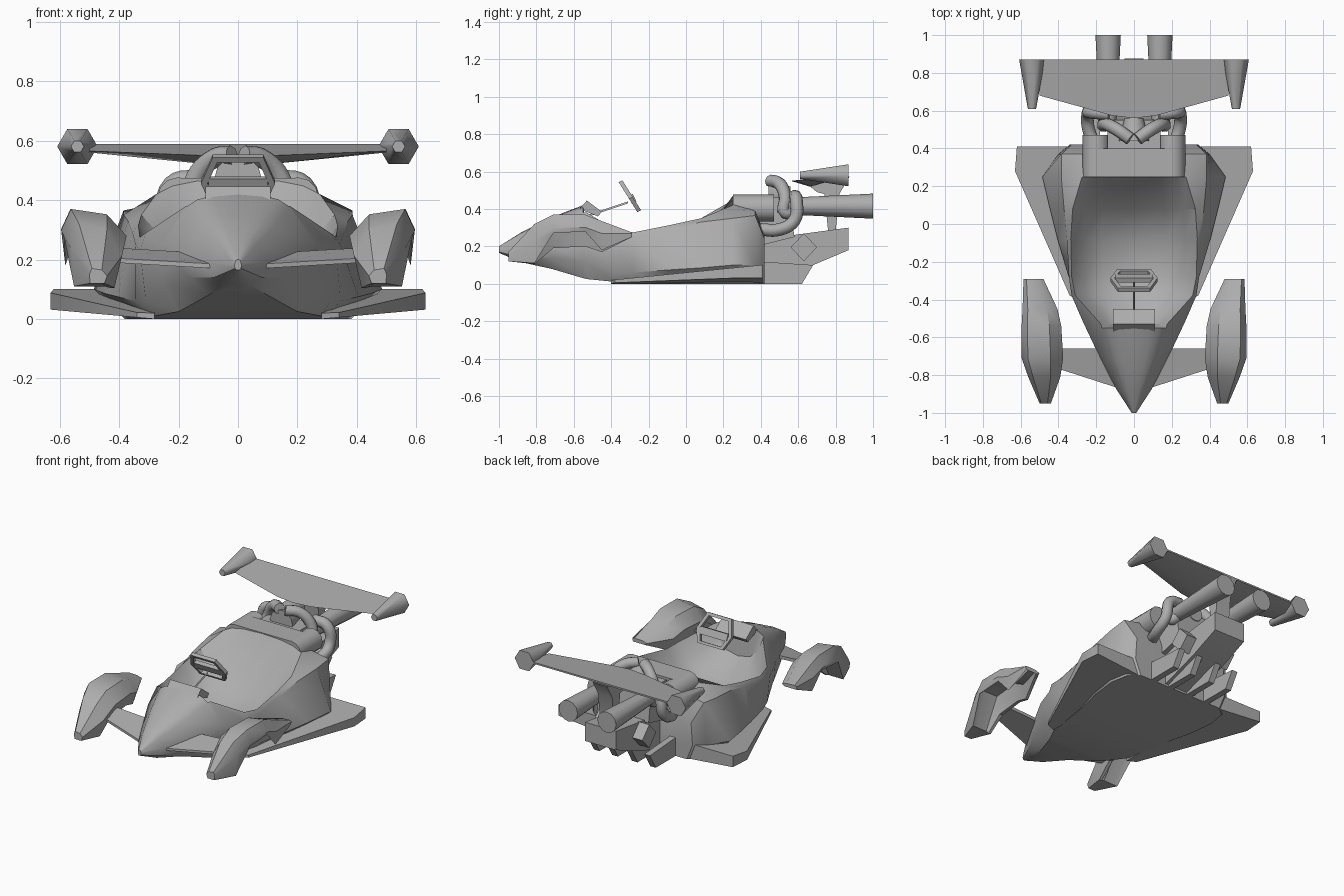
import bpy, bmesh
from math import radians
from mathutils import Vector

if "Cube" in bpy.data.objects:
    bpy.data.objects.remove(bpy.data.objects["Cube"])

grey = bpy.data.materials.new("plain_grey")
grey.use_nodes = True
grey.diffuse_color = (0.42, 0.42, 0.42, 1)
grey.node_tree.nodes["Principled BSDF"].inputs["Base Color"].default_value = grey.diffuse_color


def finish(name, bm, angle):
    bmesh.ops.recalc_face_normals(bm, faces=bm.faces)
    mesh = bpy.data.meshes.new(name)
    bm.to_mesh(mesh)
    bm.free()
    ob = bpy.data.objects.new(name, mesh)
    bpy.context.collection.objects.link(ob)
    mesh.materials.append(grey)
    bpy.ops.object.select_all(action="DESELECT")
    ob.select_set(True)
    bpy.context.view_layer.objects.active = ob
    bpy.ops.object.shade_smooth_by_angle(angle=radians(angle))
    return ob


def bridge(bm, a, b):
    """Join two closed loops of vertices with quads."""
    for i in range(len(a)):
        j = (i + 1) % len(a)
        bm.faces.new((a[i], a[j], b[j], b[i]))


def loft(name, rings, closed=False, angle=35):
    """Skin rings of equal length, then cap the ends or join them."""
    bm = bmesh.new()
    loops = [[bm.verts.new(p) for p in ring] for ring in rings]
    for a, b in zip(loops, loops[1:]):
        bridge(bm, a, b)
    if closed:
        bridge(bm, loops[-1], loops[0])
    else:
        bm.faces.new(loops[0])
        bm.faces.new(loops[-1])
    return finish(name, bm, angle)


def mirror(ob):
    modifier = ob.modifiers.new("mirror", "MIRROR")
    modifier.use_mirror_merge = False
    return ob


def prism(name, profile, x0, x1):
    """Side profile of (y, z) points pushed from x0 to x1."""
    return loft(name, [[(x, y, z) for y, z in profile] for x in (x0, x1)])


def cone(name, x, z, front, back, front_radius, back_radius, sides=12):
    """Round or faceted cone lying along y."""
    bm = bmesh.new()
    bmesh.ops.create_cone(bm, cap_ends=True, segments=sides, radius1=front_radius,
                          radius2=back_radius, depth=back - front)
    centre = Vector((x, (front + back) / 2, z))
    for vert in bm.verts:
        vert.co = centre + Vector((vert.co.y, vert.co.z, vert.co.x))
    return finish(name, bm, 65)


def tube(name, points, radius):
    curve = bpy.data.curves.new(name, "CURVE")
    curve.dimensions = "3D"
    curve.bevel_depth = radius
    curve.bevel_resolution = 2
    curve.resolution_u = 5
    curve.use_fill_caps = True
    spline = curve.splines.new("BEZIER")
    spline.bezier_points.add(len(points) - 1)
    for knot, point in zip(spline.bezier_points, points):
        knot.co = point
        knot.handle_left_type = knot.handle_right_type = "AUTO"
    curve.materials.append(grey)
    ob = bpy.data.objects.new(name, curve)
    bpy.context.collection.objects.link(ob)
    return ob


def hull_ring(y, top, rim, shoulder, sill, keel):
    """Mirrored section: crown or cockpit floor, rim, side, keel."""
    inner = [(rim[0] * u, top + (rim[1] - top) * v) for u, v in ((.5, .12), (.8, .45))]
    half = inner + [rim, shoulder, sill, keel]
    right = [(x, y, z) for x, z in half]
    left = [(-x, y, z) for x, z in reversed(half)]
    return [(0, y, top)] + right + [(0, y, keel[1])] + left


# Hull: nose, then the open cockpit tub, then the rear deck
nose = [
    hull_ring(-1, .2, (.01, .19), (.012, .18), (.01, .17), (.005, .165)),
    hull_ring(-.88, .275, (.06, .25), (.09, .19), (.08, .14), (.04, .115)),
    hull_ring(-.72, .355, (.12, .31), (.175, .21), (.165, .14), (.1, .08)),
    hull_ring(-.55, .42, (.17, .38), (.255, .25), (.24, .12), (.19, .03)),
]
tub = [
    hull_ring(-.53, .22, (.175, .38), (.265, .25), (.245, .11), (.2, .025)),
    hull_ring(-.38, .12, (.31, .29), (.33, .23), (.31, .06), (.28, .01)),
    hull_ring(-.28, .09, (.33, .275), (.345, .25), (.345, .06), (.29, 0)),
    hull_ring(-.08, .11, (.335, .315), (.355, .29), (.405, .075), (.32, 0)),
    hull_ring(.08, .22, (.325, .35), (.37, .33), (.445, .085), (.36, 0)),
]
deck = [
    hull_ring(.25, .47, (.275, .42), (.385, .35), (.485, .1), (.38, 0)),
    hull_ring(.37, .4, (.285, .385), (.385, .365), (.4, .1), (.36, 0)),
    hull_ring(.42, .26, (.25, .25), (.33, .24), (.34, .1), (.3, 0)),
]
loft("hull", nose + tub + deck)

# Floor wings
wing = [(.28, -.4), (.34, -.38), (.63, .28), (.62, .41), (.28, .41)]
mirror(loft("floor_wing", [[(x, y, (x - .28) * .09) for x, y in wing],
                           [(x, y, .02 + (y + .4) * .1) for x, y in wing]]))

# Engine cover, its side humps and the block behind
prism("engine_cover", [(.25, .4), (.25, .475), (.4, .475), (.4, .4)], -.2, .2)
mirror(cone("cover_hump", .2, .405, .25, .47, .072, .072))
prism("engine_block", [(.38, .2), (.38, .46), (.55, .46), (.58, .25)], -.14, .14)
cone("engine_core", 0, .47, .44, .56, .08, .05)

# Tail block, side studs and diffuser fins
prism("tail_block", [(.38, 0), (.38, .25), (.42, .24), (.87, .3), (.87, .18), (.68, .1)], -.11, .11)
mirror(prism("side_stud", [(.56, .195), (.63, .27), (.7, .195), (.63, .12)], .1, .18))
for x in (.07, .2):
    mirror(prism("diffuser_fin", [(.38, 0), (.38, .12), (.68, .1), (.62, 0)], x - .02, x + .02))

# Exhausts and manifold pipes
mirror(cone("exhaust", .137, .415, .55, 1, .045, .067))
mirror(tube("upper_pipe", [(.02, .45, .55), (.09, .5, .535), (.15, .53, .46),
                           (.16, .53, .38), (.14, .58, .41)], .034))
mirror(tube("lower_pipe", [(.2, .4, .29), (.24, .5, .29), (.245, .58, .34),
                           (.22, .59, .45), (.13, .58, .47)], .034))

# Rear spoiler with strut and end pods
half_span = [(0, .56, .55, .52), (.12, .575, .55, .522), (.5, .68, .565, .56)]
span = [(-x, *rest) for x, *rest in reversed(half_span[1:])] + half_span
loft("spoiler", [[(x, y, z), (x, .87, .588), (x, .87, .578), (x, y + .1, low)]
                 for x, y, z, low in span])
prism("spoiler_strut", [(.64, .54), (.7, .49), (.74, .48), (.76, .28), (.8, .28),
                        (.82, .48), (.875, .575)], -.05, .05)
mirror(cone("spoiler_pod", .54, .58, .61, .87, .022, .068, sides=6))


# Front fenders: arched shells, cut away higher on the outer side
def fender_ring(y, inner, outer, top, low, arch, hollow):
    w, h = outer - inner, top - low
    section = [(.15, low), (0, low + h / 2), (.3, top - h * .1), (.85, top),
               (1, max(arch + .02, low + h * .6)), (.95, arch),
               (.8, arch + hollow), (.35, arch + hollow), (.25, low)]
    return [(inner + u * w, y, z) for u, z in section]


mirror(loft("front_fender", [
    fender_ring(-.95, .44, .5, .17, .12, .12, 0),
    fender_ring(-.81, .39, .56, .32, .105, .11, 0),
    fender_ring(-.71, .375, .595, .37, .19, .27, .03),
    fender_ring(-.54, .385, .595, .37, .2, .28, .03),
    fender_ring(-.45, .405, .59, .335, .17, .18, .08),
    fender_ring(-.29, .48, .585, .275, .25, .25, 0),
]))

# Fender struts
mirror(loft("fender_strut", [[(x, front, z), (x, -.66, z + .035), (x, -.66, z + .015), (x, front, z - .015)]
                             for x, front, z in ((.08, -.87, .185), (.42, -.76, .205))]))

# Dashboard hood and steering column
prism("dash_hood", [(-.57, .4), (-.53, .445), (-.45, .385), (-.47, .36)], -.11, .11)
loft("steering_column", [[(-.005, y, z), (.005, y, z), (0, y, z + .01)]
                         for y, z in ((-.52, .36), (-.31, .43))])


# Open six-sided steering frame, leaning toward the nose, with a hub bar
def frame_ring(scale, offset):
    shape = [(-.085, .11), (.085, .11), (.125, 0), (.09, -.09), (-.09, -.09), (-.125, 0)]
    return [(x * scale, offset - .295 - t * scale / 2, .46 + t * scale * .8 + offset / 2)
            for x, t in shape]


loft("steering_frame", [frame_ring(scale, offset) for scale, offset in
                        ((1, -.01), (1, .01), (.82, .01), (.82, -.01))], closed=True)
prism("steering_hub", [(-.31, .47), (-.285, .48), (-.265, .44), (-.29, .43)], -.1, .1)
